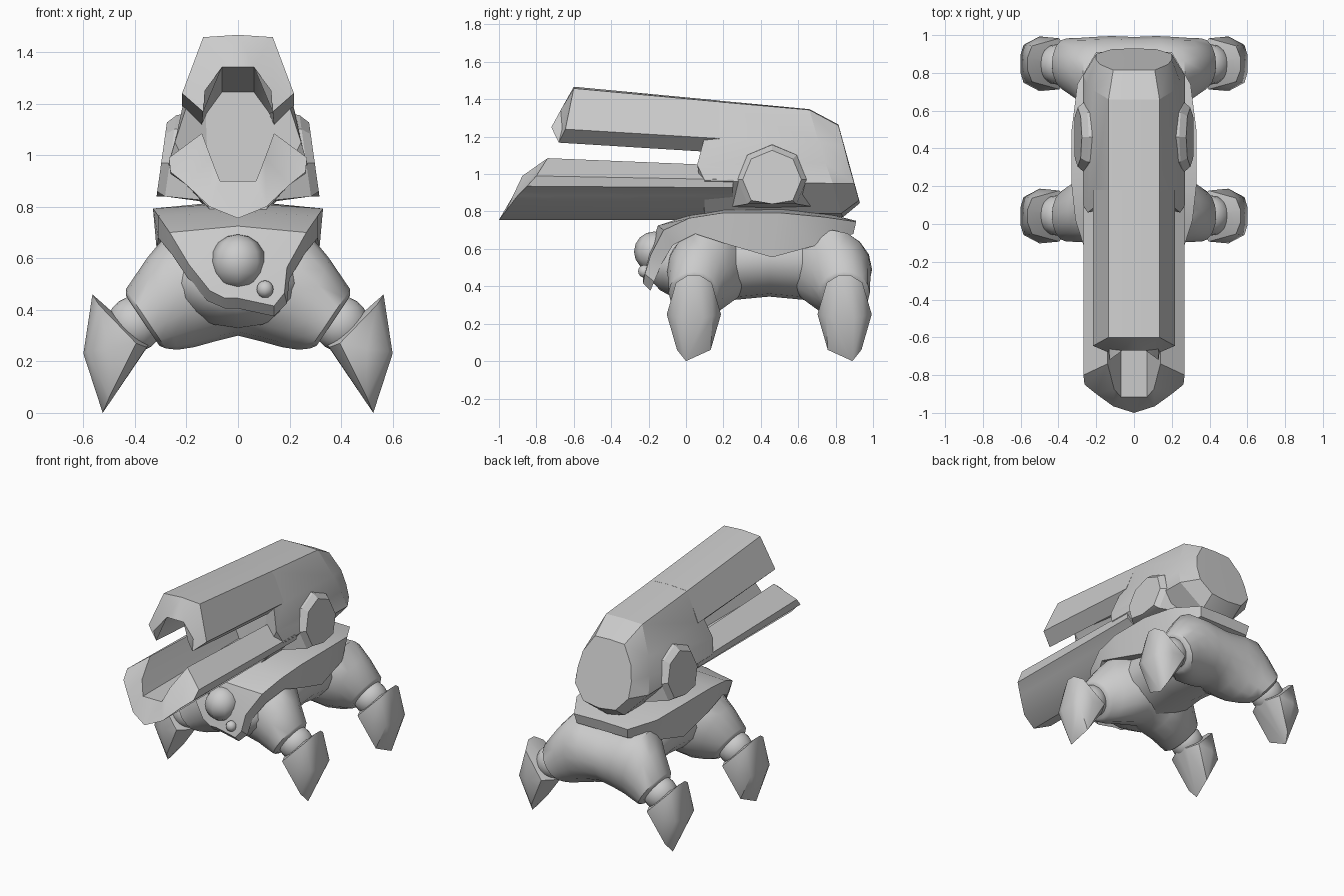
import bpy, bmesh, math

if "Cube" in bpy.data.objects:
    bpy.data.objects.remove(bpy.data.objects["Cube"])

grey = bpy.data.materials.new("plain_grey")
grey.diffuse_color = (0.6, 0.6, 0.6, 1)
grey.use_nodes = True
grey.node_tree.nodes["Principled BSDF"].inputs["Base Color"].default_value = grey.diffuse_color


def finish(name, bm, angle=30):
    bmesh.ops.recalc_face_normals(bm, faces=bm.faces[:])
    me = bpy.data.meshes.new(name)
    bm.to_mesh(me)
    bm.free()
    me.materials.append(grey)
    ob = bpy.data.objects.new(name, me)
    bpy.context.collection.objects.link(ob)
    bpy.ops.object.select_all(action='DESELECT')
    ob.select_set(True)
    bpy.context.view_layer.objects.active = ob
    bpy.ops.object.shade_smooth_by_angle(angle=math.radians(angle))
    return ob


def loft(name, rings, angle=30):
    """Skin a row of closed rings and cap both ends."""
    bm = bmesh.new()
    vs = [[bm.verts.new(p) for p in r] for r in rings]
    n = len(rings[0])
    for a, b in zip(vs, vs[1:]):
        for i in range(n):
            j = (i + 1) % n
            bm.faces.new((a[i], a[j], b[j], b[i]))
    caps = [bm.faces.new(vs[0]), bm.faces.new(vs[-1])]
    bmesh.ops.triangulate(bm, faces=caps)
    bmesh.ops.remove_doubles(bm, verts=bm.verts[:], dist=0.0005)
    return finish(name, bm, angle)


def mirrored(half):
    """Close a right-hand half section that starts and ends on x = 0."""
    return half + [(-x, y, z) for x, y, z in reversed(half) if x > 0]


def ball(name, centre, r, u=16, v=10):
    bm = bmesh.new()
    bmesh.ops.create_uvsphere(bm, u_segments=u, v_segments=v, radius=r)
    bmesh.ops.translate(bm, verts=bm.verts[:], vec=centre)
    return finish(name, bm, 60)


# Upper barrel: channel section with a raked muzzle and chamfered lower edge
up = [(0, -.60, 1.467), (.135, -.60, 1.458), (.217, -.645, 1.24), (.135, -.68, 1.168),
      (.13, -.72, 1.25), (.062, -.67, 1.342), (0, -.67, 1.342)]
up_back = [(0, .18, 1.393), (.135, .18, 1.386), (.217, .18, 1.19), (.14, .18, 1.115),
           (.12, .18, 1.16), (.062, .18, 1.24), (0, .18, 1.24)]
loft("upper_barrel", [mirrored(up), mirrored(up_back)], 35)

# Lower barrel: keeled trough with a rounded, raked front
low = [(0, -.915, .90), (.07, -.915, .90), (.105, -.875, .99), (.14, -.74, 1.085),
       (.268, -.80, .99), (.262, -.85, .935), (.2, -.90, .885), (.11, -.965, .80),
       (0, -1, .755)]
low_back = [(x, .25, z - max(0, z - .9) * .22) for x, y, z in low]
loft("lower_barrel", [mirrored(low), mirrored(low_back)], 35)

# Cannon housing with chamfered rear
housing = [
    [(0, .15, 1.395), (.135, .15, 1.388), (.215, .17, 1.19), (.245, .06, 1.05),
     (.27, .10, .965), (.11, .10, .79), (0, .10, .76)],
    [(0, .66, 1.347), (.135, .66, 1.343), (.217, .71, 1.17), (.248, .745, 1.06),
     (.27, .785, .95), (.12, .83, .79), (0, .84, .77)],
    [(0, .815, 1.265), (.11, .815, 1.26), (.18, .845, 1.15), (.20, .87, 1.05),
     (.20, .90, .95), (.12, .925, .86), (0, .93, .845)]]
loft("cannon_housing", [mirrored(r) for r in housing], 20)

# Pivot caps: eight-sided bosses leaning outward, with a flared foot
for side, s in (("right", 1), ("left", -1)):
    rings = []
    for x0, r in ((.10, .21), (.265, .185), (.298, .157)):
        ring = []
        for k in range(8):
            a = k * math.pi / 4
            z = max(.97 + r * math.cos(a), .84 if x0 > .2 else .815)
            lean = (.97 - z) * .14 if x0 > .2 else 0
            flare = 1.6 if x0 < .2 and k in (3, 5) else 1
            ring.append((s * (x0 + lean), .46 + flare * r * math.sin(a), z))
        rings.append(ring)
    loft(side + "_pivot_cap", rings, 20)

# Shell: rows of centre, rim and lower rim from nose to tail
rows = [  # centre y, centre z, rim x, rim y, rim z, low x, low y, low z
    (-.23, .445, .05, -.23, .445, .05, -.19, .405),
    (-.22, .48, .11, -.22, .475, .12, -.17, .435),
    (-.20, .58, .19, -.19, .575, .20, -.13, .53),
    (-.15, .725, .265, -.12, .70, .26, -.07, .62),
    (.02, .78, .31, .02, .765, .31, .05, .68),
    (.20, .815, .33, .20, .793, .315, .22, .625),
    (.50, .825, .33, .50, .793, .305, .46, .555),
    (.75, .79, .30, .74, .77, .29, .70, .62),
    (.91, .75, .20, .91, .745, .19, .895, .68)]
shell = []
for i, (cy, cz, rx, ry, rz, lx, ly, lz) in enumerate(rows):
    # notched lobe on the right of the nose
    e = (.09, .07, .0)[i] if i < 3 else 0
    d = (-.03, -.01, -.01)[i] if i < 3 else 0
    shell.append([(0, cy, cz), (rx + e, ry, rz + d), (lx + e, ly, lz + d),
                  (0, ly, lz), (-lx, ly, lz), (-rx, ry, rz)])
loft("shell_plate", shell)

# Eyes on the nose
ball("main_eye", (0, -.17, .585), .108, 8, 8)
ball("small_eye", (.105, -.222, .48), .034, 10, 8)

# Belly
belly = []
for y, w, z0, z1 in ((-.185, .10, .43, .56), (-.14, .19, .38, .62), (-.05, .25, .33, .68),
                     (.18, .27, .32, .73), (.445, .265, .345, .75), (.71, .27, .32, .73),
                     (.85, .2, .34, .64)):
    belly.append([(w * math.cos(k * math.pi / 8), y,
                   (z0 + z1) / 2 + (z1 - z0) / 2 * math.sin(k * math.pi / 8))
                  for k in range(16)])
loft("belly", belly, 50)

# Leg arches, ankles and feet; rear set mirrors the front about y = 0.445
arch = [  # top x, top z, bottom x, bottom z, centre y, half width
    (0, .68, 0, .30, .12, .22), (.16, .70, .08, .28, .12, .225),
    (.27, .70, .17, .255, .105, .205), (.35, .605, .235, .245, .07, .165),
    (.435, .48, .28, .25, .045, .138), (.435, .455, .305, .26, .045, .12)]
foot = [(.565, .03, .46), (.54, .095, .42), (.50, .145, .25), (.395, .135, .27),
        (.60, .05, .23), (.355, .06, .255), (.345, .03, .265), (.50, .09, .06),
        (.585, .10, .24)]


def arch_ring(row, s, fy):
    tx, tz, bx, bz, yc, w = row
    ring = []
    for k in range(16):
        c, n = math.cos(k * math.pi / 8), math.sin(k * math.pi / 8)
        ring.append((s * ((tx + bx) / 2 + (tx - bx) / 2 * c), fy(yc + w * n),
                     (tz + bz) / 2 + (tz - bz) / 2 * c))
    return ring


for end, fy in (("front", lambda y: y), ("rear", lambda y: .89 - y)):
    rings = [arch_ring(r, -1, fy) for r in reversed(arch[1:])]
    rings += [arch_ring(r, 1, fy) for r in arch]
    loft(end + "_leg_arch", rings, 40)
    for side, s in (("right", 1), ("left", -1)):
        ball(f"{end}_{side}_ankle", (s * .40, fy(.045), .345), .108)
        bm = bmesh.new()
        for x, y, z in foot:
            for m in (1, -1):
                bm.verts.new((s * x, fy(.042 + m * y), z))
        bm.verts.new((s * .525, fy(.0), .0))
        bmesh.ops.convex_hull(bm, input=bm.verts[:])
        loose = [v for v in bm.verts if not v.link_faces]
        bmesh.ops.delete(bm, geom=loose, context='VERTS')
        finish(f"{end}_{side}_foot", bm, 35)
